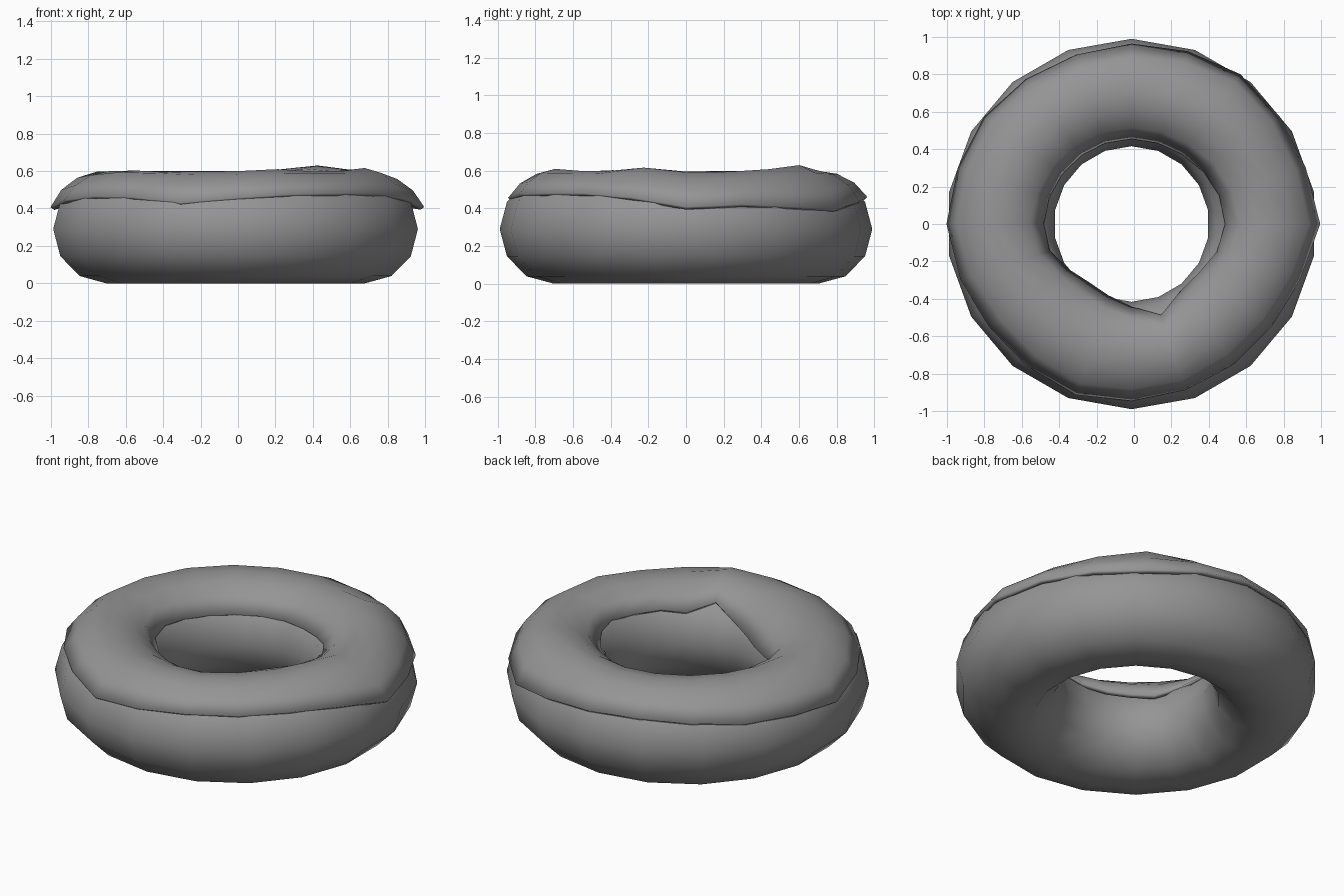
import bpy, bmesh
from math import sin, cos, asin, radians, pi

if "Cube" in bpy.data.objects:
    bpy.data.objects.remove(bpy.data.objects["Cube"])

CX, MAJOR, MINOR, MID = -0.013, 0.703, 0.287, 0.29

grey = bpy.data.materials.new("grey")
grey.diffuse_color = (0.3, 0.3, 0.3, 1)
grey.use_nodes = True
grey.node_tree.nodes["Principled BSDF"].inputs["Base Color"].default_value = grey.diffuse_color


def ring_point(theta, phi, tube):
    r = MAJOR + tube * cos(phi)
    return (CX + r * cos(theta), r * sin(theta), MID + tube * sin(phi) * MID / MINOR)


def make_object(name, bm):
    bmesh.ops.recalc_face_normals(bm, faces=bm.faces)
    mesh = bpy.data.meshes.new(name)
    bm.to_mesh(mesh)
    bm.free()
    mesh.shade_smooth()
    mesh.materials.append(grey)
    obj = bpy.data.objects.new(name, mesh)
    bpy.context.collection.objects.link(obj)
    return obj


def skin(bm, rows, closed):
    n = len(rows)
    for i in range(n):
        a, b = rows[i], rows[(i + 1) % n]
        m = len(a)
        for j in range(m if closed else m - 1):
            k = (j + 1) % m
            bm.faces.new((a[j], b[j], b[k], a[k]))


# dough ring: 18 around, 12 across
bm = bmesh.new()
rows = [[bm.verts.new(ring_point(radians(-90 + 20 * i), radians(30 * j), MINOR))
         for j in range(12)] for i in range(18)]
skin(bm, rows, True)
make_object("dough", bm)

# icing shell: wavy outer edge height, inner edge angle, per 18 degrees from the front
outer_z = [.455, .475, .48, .48, .455, .395, .415, .405, .39, .43,
           .45, .46, .45, .43, .42, .40, .44, .465, .46, .43]
inner_phi = [149, 131, 145, 141, 138, 134, 136, 141, 146, 148,
             148, 148, 148, 147, 145, 143, 146, 158, 160, 157]
outer_lift = {4: .004, 5: .034, 6: .012, 7: .006, 8: .012, 9: .012, 10: .018, 11: .012,
              12: .012, 13: .016, 14: .012, 15: .016, 16: .008}
inner_lift = {17: .02, 18: .045, 19: .035, 0: .012, 2: .025, 3: .04, 4: .008}
top_lift = {8: .033, 4: .018, 1: .012, 7: .012, 9: .008, 17: .006}
SPANS = 6

bm = bmesh.new()
rows = []
for i in range(20):
    p0 = asin((outer_z[i] - MID) / 0.295)
    p1 = radians(inner_phi[i])
    row = []
    for j in range(SPANS + 1):
        t = j / SPANS
        tube = (0.293 + 0.013 * sin(pi * t)
                + outer_lift.get(i, 0) * max(0, 1 - 2.5 * t)
                + inner_lift.get(i, 0) * max(0, 2 * t - 1)
                + top_lift.get(i, 0) * sin(pi * t) ** 2)
        row.append(bm.verts.new(ring_point(radians(-90 + 18 * i), p0 + (p1 - p0) * t, tube)))
    rows.append(row)
skin(bm, rows, False)
icing = make_object("icing", bm)
# make sure the shell faces outward, then thicken inward
if sum(p.normal.z for p in icing.data.polygons) < 0:
    icing.data.flip_normals()
mod = icing.modifiers.new("thickness", 'SOLIDIFY')
mod.thickness = 0.025
mod.offset = -1
